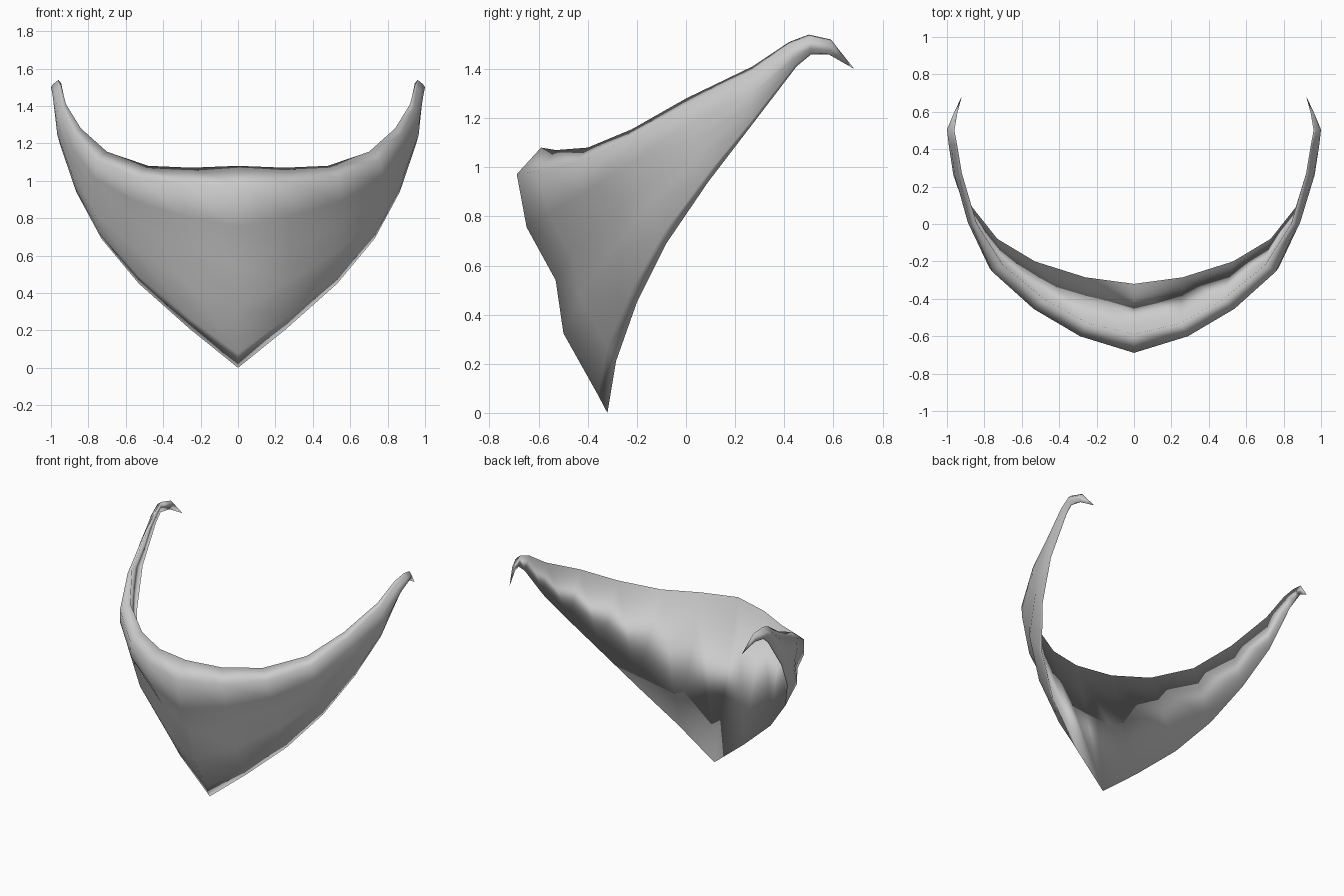
import bpy, bmesh, math
from mathutils import Vector

if "Cube" in bpy.data.objects:
    bpy.data.objects.remove(bpy.data.objects["Cube"])

# Stations from the centre to the strap end:
# crest point, hem point, outward bulge, strap roundness (0 cloth, 1 strap)
STATIONS = [
    ((0, -.59, 1.08), (0, -.32, 0), .14, 0),
    ((.25, -.53, 1.07), (.26, -.285, .21), .113, 0),
    ((.48, -.40, 1.08), (.53, -.20, .45), .10, 0),
    ((.70, -.22, 1.155), (.73, -.08, .69), .088, .1),
    ((.84, 0, 1.28), (.865, .09, .94), .05, .4),
    ((.92, .27, 1.41), (.945, .27, 1.175), .04, .7),
    ((.945, .42, 1.51), (.965, .45, 1.41), .037, 1),
    ((.96, .50, 1.54), (.97, .51, 1.46), .035, 1),
    ((.945, .59, 1.52), (.95, .58, 1.46), .018, 1),
]
TIP = Vector((.92, .685, 1.40))
# Cross-section: fraction from crest to hem, bulge share on cloth and on strap
OUTER = [(.1, .9, .25), (.3, 1, .75), (.5, .54, 1), (.7, .7, .75), (.93, .15, .2)]


def section(i):
    crest, hem, bulge, strap = STATIONS[i]
    c, h = Vector(crest), Vector(hem)
    if i == 0:
        n = Vector((0, -1, 0))
    else:
        prev = Vector(STATIONS[i - 1][0])
        nxt = Vector(STATIONS[i + 1][0]) if i + 1 < len(STATIONS) else TIP
        d = nxt - prev
        n = Vector((d.y, -d.x, 0)).normalized()
    pts = [c]
    for t, cloth, band in OUTER:
        pts.append(c.lerp(h, t) + n * bulge * (cloth + (band - cloth) * strap))
    return pts + [h]        # the inside runs straight from hem back to crest


def mirrored(p):
    return Vector((-p.x, p.y, p.z))


# Folded cloth, swept from one strap end to the other
half = [section(i) for i in range(len(STATIONS))]
rings = [[mirrored(p) for p in s] for s in half[:0:-1]] + half
bm = bmesh.new()
loops = [[bm.verts.new(p) for p in r] for r in rings]
n = len(loops[0])
for a, b in zip(loops, loops[1:]):
    for j in range(n):
        k = (j + 1) % n
        bm.faces.new((a[j], a[k], b[k], b[j]))

# Pointed strap ends
for loop, tip in ((loops[0], mirrored(TIP)), (loops[-1], TIP)):
    v = bm.verts.new(tip)
    for j in range(n):
        bm.faces.new((loop[j], loop[(j + 1) % n], v))
bmesh.ops.recalc_face_normals(bm, faces=bm.faces[:])

mesh = bpy.data.meshes.new("face_scarf")
bm.to_mesh(mesh)
bm.free()
scarf = bpy.data.objects.new("face_scarf", mesh)
bpy.context.collection.objects.link(scarf)

# Plain grey cloth, smooth all over including the folds
grey = bpy.data.materials.new("grey_cloth")
grey.diffuse_color = (.6, .6, .6, 1)
grey.use_nodes = True
grey.node_tree.nodes["Principled BSDF"].inputs["Base Color"].default_value = grey.diffuse_color
mesh.materials.append(grey)
mesh.shade_smooth()
